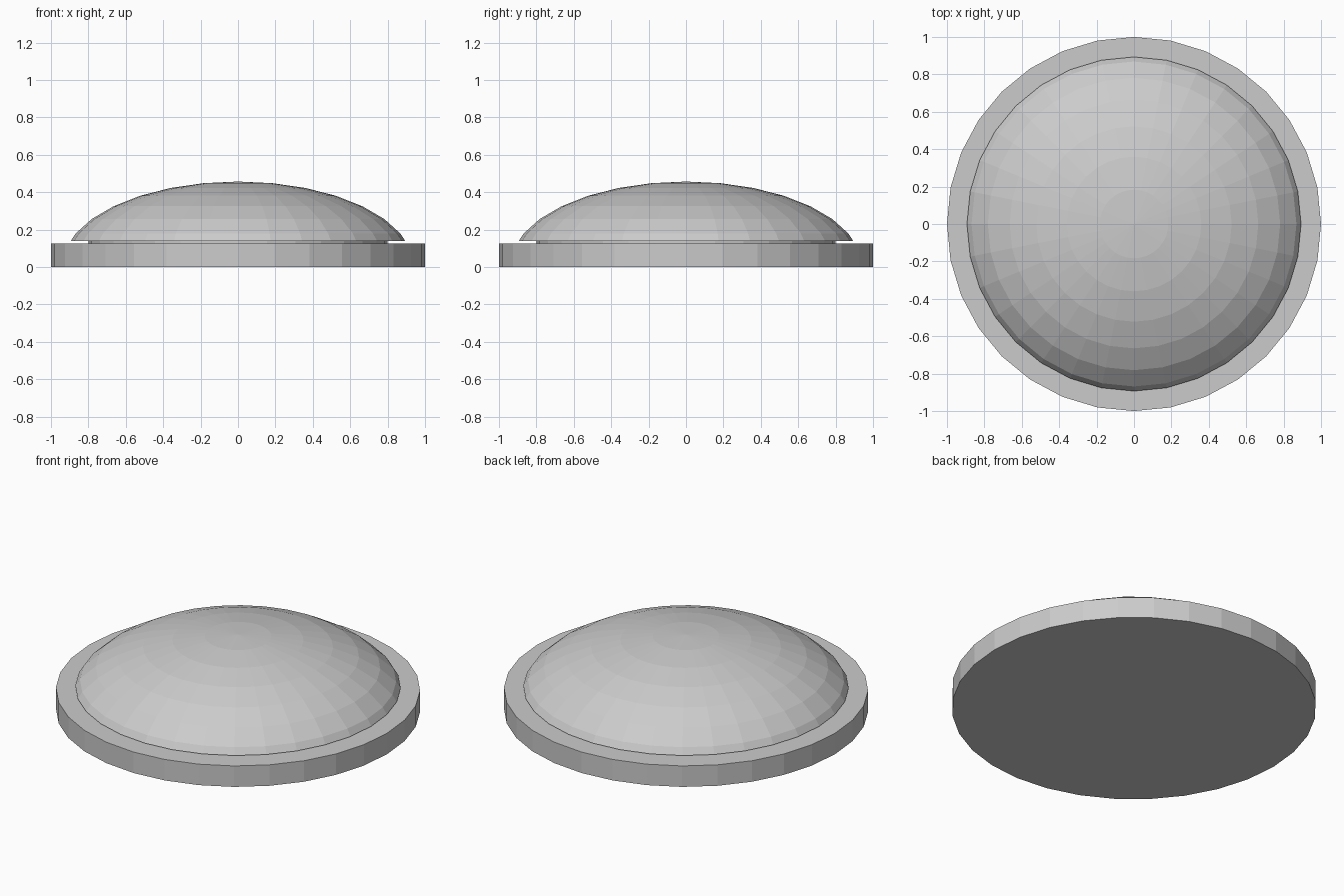
import bpy, bmesh
from mathutils import Matrix

if "Cube" in bpy.data.objects:
    bpy.data.objects.remove(bpy.data.objects["Cube"])

SIDES = 32


def add_object(name, bm):
    mesh = bpy.data.meshes.new(name)
    bm.to_mesh(mesh)
    bm.free()
    obj = bpy.data.objects.new(name, mesh)
    bpy.context.collection.objects.link(obj)
    return obj


def disc(name, radius, z0, z1):
    bm = bmesh.new()
    bmesh.ops.create_cone(bm, cap_ends=True, segments=SIDES, radius1=radius,
                          radius2=radius, depth=z1 - z0,
                          matrix=Matrix.Translation((0, 0, (z0 + z1) / 2)))
    return add_object(name, bm)


# Round base plate and the recessed neck that carries the button
disc("base_plate", 1.0, 0.0, 0.127)
disc("neck", 0.8, 0.127, 0.14)

# Domed cap: flattened sphere, cut off level above the plate and closed
bm = bmesh.new()
bmesh.ops.create_uvsphere(bm, u_segments=SIDES, v_segments=16, radius=1.0)
bm.transform(Matrix.Translation((0, 0, 0.007)) @ Matrix.Diagonal((0.94, 0.94, 0.45, 1)))
cut = bmesh.ops.bisect_plane(bm, geom=bm.verts[:] + bm.edges[:] + bm.faces[:],
                             plane_co=(0, 0, 0.14), plane_no=(0, 0, 1),
                             clear_inner=True)
rim = [e for e in cut["geom_cut"] if isinstance(e, bmesh.types.BMEdge)]
bmesh.ops.contextual_create(bm, geom=rim)
bmesh.ops.recalc_face_normals(bm, faces=bm.faces[:])
add_object("dome_cap", bm)
